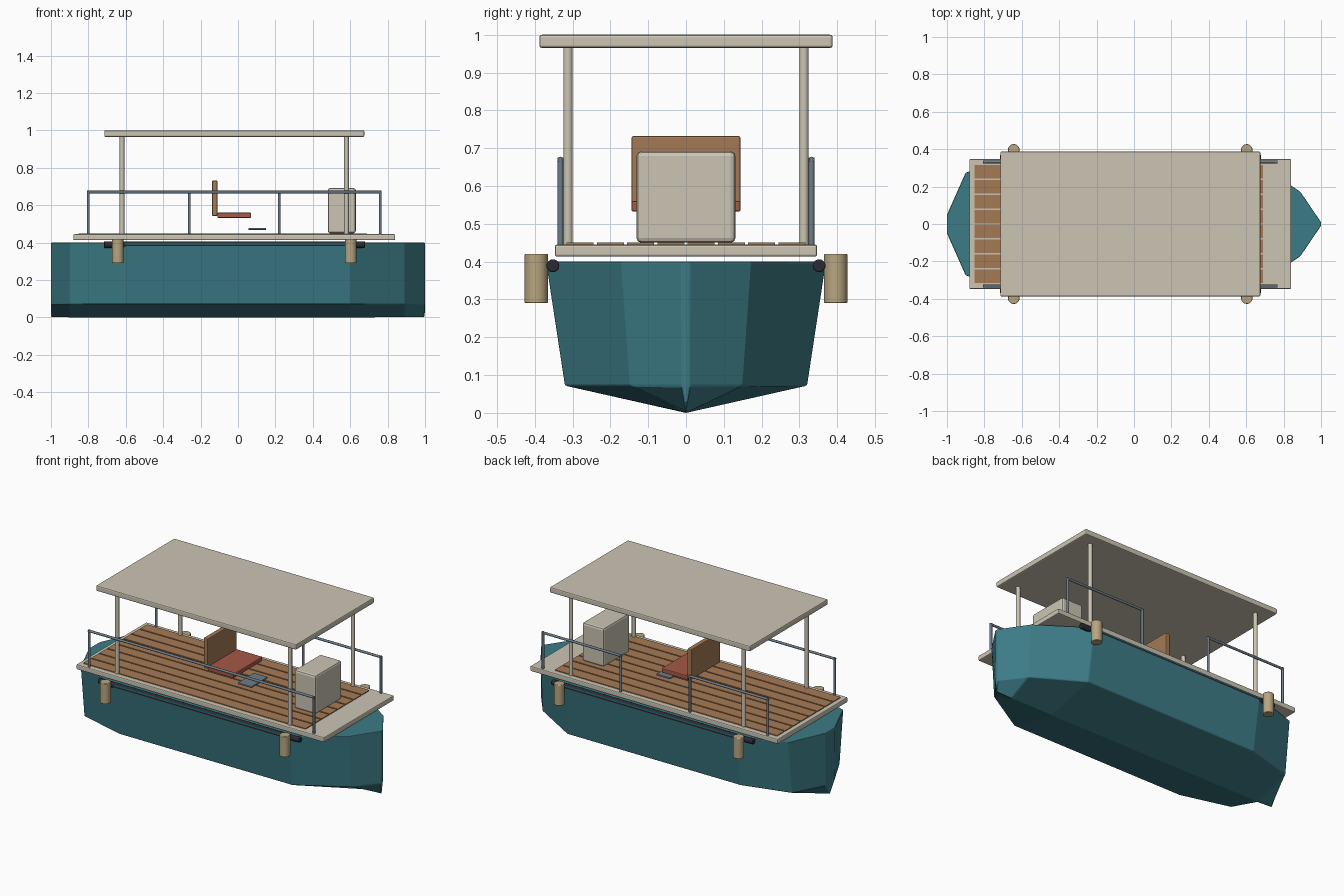
import bpy
import bmesh
from math import pi, radians
from mathutils import Vector

default = bpy.data.objects.get("Cube")
if default:
    bpy.data.objects.remove(default, do_unlink=True)


def material(name, rgb):
    m = bpy.data.materials.new(name)
    m.use_nodes = True
    m.diffuse_color = (*rgb, 1)
    m.node_tree.nodes["Principled BSDF"].inputs["Base Color"].default_value = (*rgb, 1)
    return m


teal = material("teal_hull", (0.045, 0.20, 0.24))
cream = material("cream_paint", (0.60, 0.56, 0.455))
wood = material("brown_wood", (0.38, 0.195, 0.093))
red = material("red_cushion", (0.38, 0.10, 0.065))
steel = material("blue_grey_steel", (0.155, 0.205, 0.255))
tan = material("tan_fender", (0.48, 0.38, 0.22))
rubber = material("dark_rubber", (0.023, 0.023, 0.032))


def finish(name, bm, mat, bevel=0, segments=2):
    bmesh.ops.recalc_face_normals(bm, faces=bm.faces)
    mesh = bpy.data.meshes.new(name)
    bm.to_mesh(mesh)
    bm.free()
    mesh.materials.append(mat)
    obj = bpy.data.objects.new(name, mesh)
    bpy.context.collection.objects.link(obj)
    if bevel:
        mod = obj.modifiers.new("soft_edges", "BEVEL")
        mod.width = bevel
        mod.segments = segments
        mod.limit_method = "ANGLE"
    return obj


def smooth(obj):
    bpy.ops.object.select_all(action="DESELECT")
    obj.select_set(True)
    bpy.context.view_layer.objects.active = obj
    bpy.ops.object.shade_smooth_by_angle(angle=radians(40))


def box(name, low, high, mat, bevel=0):
    """Box between two opposite corners."""
    low, high = Vector(low), Vector(high)
    bm = bmesh.new()
    bmesh.ops.create_cube(bm, size=1)
    bmesh.ops.scale(bm, vec=high - low, verts=bm.verts)
    bmesh.ops.translate(bm, vec=(low + high) / 2, verts=bm.verts)
    return finish(name, bm, mat, bevel)


def rod(name, start, end, radius, mat, bevel=0, sides=20):
    """Round bar from start to end."""
    start, end = Vector(start), Vector(end)
    axis = end - start
    bm = bmesh.new()
    bmesh.ops.create_cone(bm, cap_ends=True, segments=sides, radius1=radius,
                          radius2=radius, depth=axis.length)
    bmesh.ops.rotate(bm, verts=bm.verts,
                     matrix=axis.to_track_quat("Z", "Y").to_matrix())
    bmesh.ops.translate(bm, vec=(start + end) / 2, verts=bm.verts)
    obj = finish(name, bm, mat, bevel)
    smooth(obj)
    return obj


# Hull: one five-point section lofted through stations of (x, half width)
stations = [(-1, 0.05), (-0.9, 0.275), (-0.6, 0.37),
            (0.6, 0.37), (0.89, 0.172), (1, 0.009)]
section = [(-1, 0.4), (-0.865, 0.072), (0, 0), (0.865, 0.072), (1, 0.4)]
bm = bmesh.new()
rings = [[bm.verts.new((x, w * y, z)) for y, z in section] for x, w in stations]
for a, b in zip(rings, rings[1:]):
    for i in range(5):
        j = (i + 1) % 5
        bm.faces.new((a[i], a[j], b[j], b[i]))
bm.faces.new(rings[0])
bm.faces.new(rings[-1])
finish("hull", bm, teal, 0.005)

# Deck slab and lengthwise planks
DECK = 0.445
box("deck", (-0.88, -0.347, 0.413), (0.84, 0.347, DECK), cream, 0.006)
pitch = 0.08
for i in range(8):
    y = (i - 3.5) * pitch
    box(f"deck_plank_{i + 1}", (-0.853, y - 0.036, DECK - 0.002),
        (0.69, y + 0.036, DECK + 0.005), wood)

# Canopy
box("canopy_roof", (-0.715, -0.388, 0.965), (0.675, 0.388, 1.0), cream, 0.007)

# Canopy posts, fenders and rubbing strakes on both sides
for side, s in (("right", -1), ("left", 1)):
    for end, post_x, fender_x in (("rear", -0.62, -0.643), ("front", 0.58, 0.603)):
        rod(f"canopy_post_{side}_{end}", (post_x, s * 0.312, DECK),
            (post_x, s * 0.312, 0.967), 0.0125, cream)
        rod(f"fender_{side}_{end}", (fender_x, s * 0.396, 0.29),
            (fender_x, s * 0.396, 0.42), 0.031, tan, 0.003, 28)
    rod(f"rubbing_strake_{side}", (-0.717, s * 0.352, 0.389),
        (0.68, s * 0.352, 0.389), 0.017, rubber, 0.004)


# Guard rails: one long run, and two short runs with a boarding gap
def guard_rail(name, x0, x1, y):
    top = 0.67
    for label, x in (("rear", x0), ("front", x1)):
        rod(f"{name}_{label}_upright", (x, y, DECK), (x, y, top + 0.006),
            0.0075, steel, sides=14)
    rod(f"{name}_bar", (x0 - 0.006, y, top), (x1 + 0.006, y, top),
        0.0075, steel, sides=14)


guard_rail("right_rail", -0.8, 0.76, -0.332)
guard_rail("left_rear_rail", -0.8, -0.26, 0.332)
guard_rail("left_front_rail", 0.22, 0.76, 0.332)

# Helm console, seat and footrest
box("console", (0.48, -0.131, DECK + 0.005), (0.63, 0.131, 0.692), cream, 0.013)
box("seat_back", (-0.139, -0.144, 0.543), (-0.11, 0.144, 0.732), wood, 0.005)
box("seat_cushion", (-0.11, -0.144, 0.532), (0.07, 0.144, 0.56), red, 0.005)
box("footrest", (0.055, -0.08, 0.468), (0.15, 0.08, 0.479), steel, 0.003)
